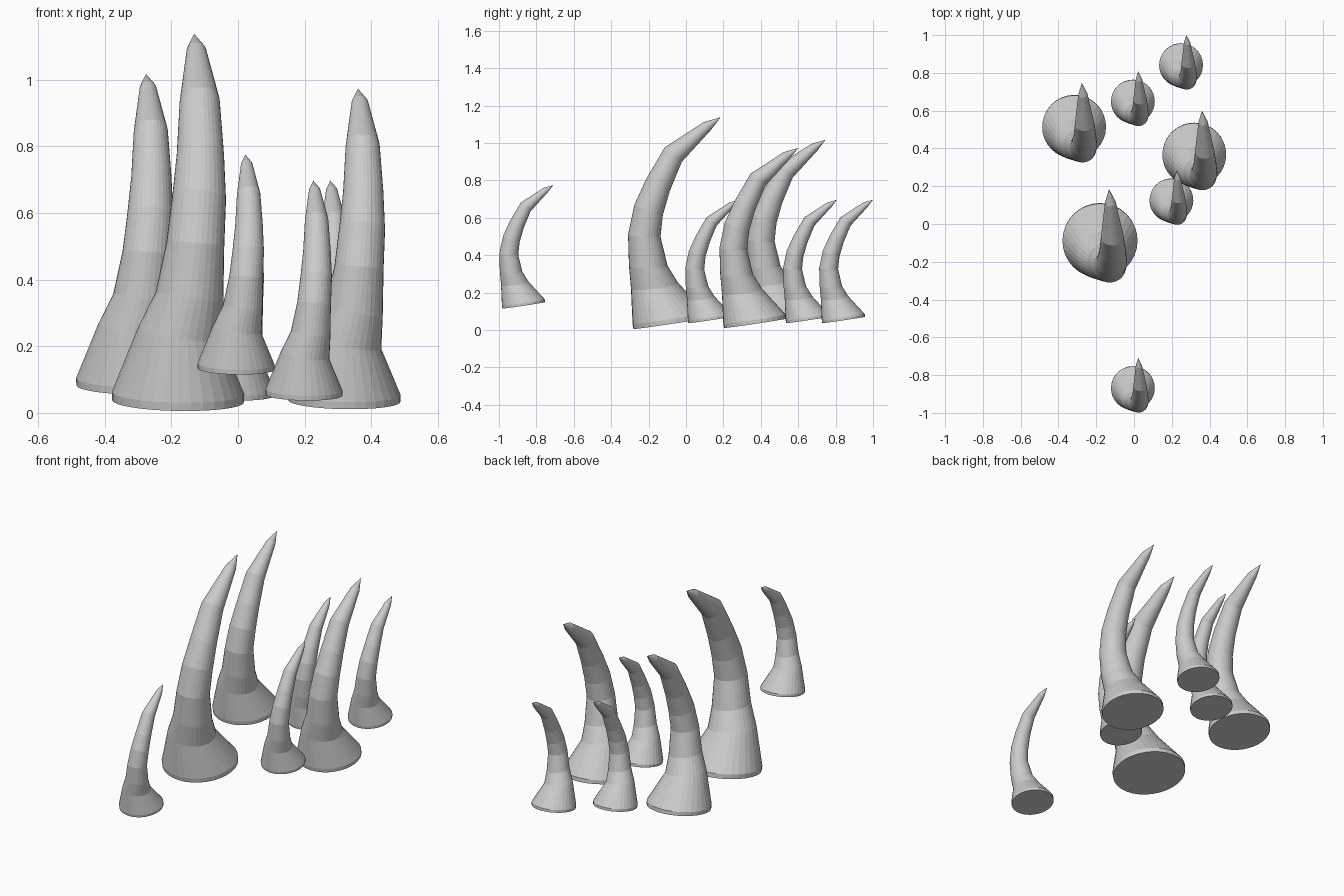
import bpy, bmesh
from math import radians, sin, cos, tau
from mathutils import Vector, Euler

if "Cube" in bpy.data.objects:
    bpy.data.objects.remove(bpy.data.objects["Cube"])

SIDES = 32
ORIGIN = Vector((-0.18, -0.085, 0.035))   # base centre of the largest horn

# Rings of the largest horn: centre x, y, z, radius, lean toward +y, lean toward +x
RINGS = [
    (-0.180, -0.085, 0.035, 0.198, -8.5, 1),
    (-0.180, -0.089, 0.060, 0.199, -8.5, 1),
    (-0.175, -0.168, 0.237, 0.127, -7, 8),
    (-0.146, -0.202, 0.345, 0.103, 0, 9),
    (-0.128, -0.223, 0.505, 0.087, 4, 5),
    (-0.117, -0.200, 0.642, 0.081, 20, 2),
    (-0.113, -0.150, 0.775, 0.071, 27, 0),
    (-0.115, -0.068, 0.938, 0.060, 40, -2),
    (-0.125, 0.113, 1.090, 0.029, 48, -4),
]
TIP = Vector((-0.132, 0.185, 1.138))

# Base centre and scale of each horn
HORNS = {
    "large_horn": (ORIGIN, 1.0),
    "medium_horn_left": ((-0.317, 0.517, 0.080), 0.85),
    "medium_horn_right": ((0.319, 0.370, 0.036), 0.85),
    "small_horn_front": ((-0.006, -0.867, 0.132), 0.583),
    "small_horn_middle": ((0.198, 0.127, 0.054), 0.583),
    "small_horn_back": ((-0.006, 0.650, 0.054), 0.583),
    "small_horn_rear": ((0.249, 0.843, 0.054), 0.583),
}


def horn_mesh():
    """Loft the leaning rings into a curved horn with a flat base and a point."""
    bm = bmesh.new()
    loops = []
    for x, y, z, r, ly, lx in RINGS:
        rot = Euler((radians(-ly), radians(lx), 0)).to_matrix()
        centre = Vector((x, y, z)) - ORIGIN
        loops.append([bm.verts.new(centre + rot @ Vector(
            (r * cos(tau * i / SIDES), r * sin(tau * i / SIDES), 0)))
            for i in range(SIDES)])
    for a, b in zip(loops, loops[1:]):
        for i in range(SIDES):
            j = (i + 1) % SIDES
            bm.faces.new((a[i], a[j], b[j], b[i]))
    bm.faces.new(loops[0][::-1])
    tip = bm.verts.new(TIP - ORIGIN)
    for i in range(SIDES):
        bm.faces.new((loops[-1][i], loops[-1][(i + 1) % SIDES], tip))
    mesh = bpy.data.meshes.new("horn")
    bm.to_mesh(mesh)
    bm.free()
    return mesh


# Scaled copies of the one horn shape
shape = horn_mesh()
for name, (pos, scale) in HORNS.items():
    horn = bpy.data.objects.new(name, shape)
    horn.location = pos
    horn.scale = (scale,) * 3
    bpy.context.collection.objects.link(horn)
